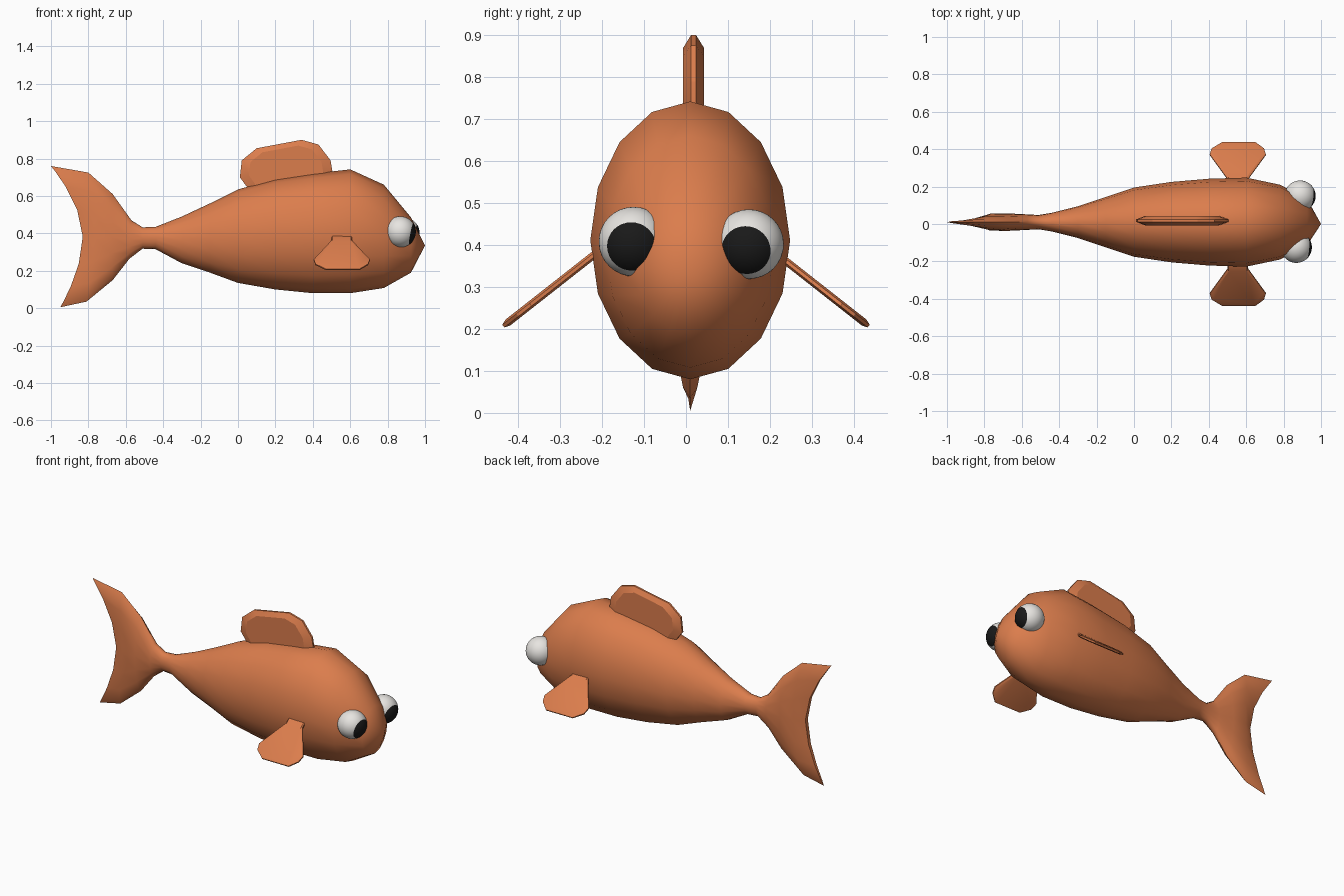
import bpy, bmesh, math
from mathutils import Vector

if "Cube" in bpy.data.objects:
    bpy.data.objects.remove(bpy.data.objects["Cube"])


def material(name, rgb):
    m = bpy.data.materials.new(name)
    m.diffuse_color = (*rgb, 1)
    m.use_nodes = True
    m.node_tree.nodes["Principled BSDF"].inputs["Base Color"].default_value = m.diffuse_color
    return m


ORANGE = material("orange", (0.71, 0.205, 0.073))
WHITE = material("white", (0.8, 0.78, 0.75))
BLACK = material("black", (0.01, 0.01, 0.01))


def finish(name, bm, mats, angle=35):
    bmesh.ops.recalc_face_normals(bm, faces=bm.faces)
    me = bpy.data.meshes.new(name)
    bm.to_mesh(me)
    bm.free()
    ob = bpy.data.objects.new(name, me)
    bpy.context.collection.objects.link(ob)
    for m in mats:
        me.materials.append(m)
    bpy.ops.object.select_all(action='DESELECT')
    ob.select_set(True)
    bpy.context.view_layer.objects.active = ob
    bpy.ops.object.shade_smooth_by_angle(angle=math.radians(angle))
    return ob


# body and forked tail: one loft of 16-sided rings
N = 16
# tail rings: x top, z top, x middle, x bottom, z bottom, half width
tail = [(-1.0, .76, -.83, -.95, .005, .012), (-.80, .725, -.77, -.81, .035, .045),
        (-.67, .61, -.68, -.67, .15, .047), (-.57, .47, -.58, -.58, .265, .042)]
# body rings: x, z top, z bottom, half width
body = [(-.51, .432, .318, .038), (-.44, .435, .315, .05), (-.30, .49, .24, .085),
        (-.15, .56, .19, .135), (0, .635, .135, .185), (.2, .69, .10, .215),
        (.4, .72, .08, .232), (.6, .742, .08, .238), (.78, .66, .108, .20),
        (.925, .485, .19, .125)]
rings = tail + [(x, zt, x, x, zb, w) for x, zt, zb, w in body]

bm = bmesh.new()
loops = []
for xt, zt, xm, xb, zb, w in rings:
    loop = []
    for j in range(N):
        a = 2 * math.pi * j / N
        s, c = math.sin(a), math.cos(a)
        xe = xt if s > 0 else xb
        x = xm + (xe - xm) * abs(s) ** 1.8
        loop.append(bm.verts.new((x, .01 + w * c, (zt + zb) / 2 + (zt - zb) / 2 * s)))
    loops.append(loop)
for a, b in zip(loops, loops[1:]):
    for j in range(N):
        k = (j + 1) % N
        bm.faces.new((a[j], a[k], b[k], b[j]))
# snout tip
tip = bm.verts.new((1.0, 0.0, .335))
for j in range(N):
    bm.faces.new((loops[-1][j], loops[-1][(j + 1) % N], tip))
# trailing edge of the tail, closed as a strip across the thickness
e = loops[0]
h = N // 2
for j in range(-h // 2, h // 2):
    vs = []
    for v in (e[j % N], e[(j + 1) % N], e[(h - j - 1) % N], e[(h - j) % N]):
        if v not in vs:
            vs.append(v)
    bm.faces.new(vs)
finish("body", bm, [ORANGE], 40)


def fin(name, outline, place, thick, rim, inset):
    """Flat fin with a thin rim and a thicker middle; place maps (u, v, t) to space."""
    n = len(outline)
    cx = sum(p[0] for p in outline) / n
    cy = sum(p[1] for p in outline) / n
    bm = bmesh.new()
    rows = []
    for f, t in ((inset, -thick), (1, -rim), (1, rim), (inset, thick)):
        rows.append([bm.verts.new(place(cx + (u - cx) * f, cy + (v - cy) * f, t / 2))
                     for u, v in outline])
    for a, b in zip(rows, rows[1:]):
        for i in range(n):
            k = (i + 1) % n
            bm.faces.new((a[i], a[k], b[k], b[i]))
    bm.faces.new(rows[0])
    bm.faces.new(rows[-1])
    finish(name, bm, [ORANGE], 20)


# dorsal fin
dorsal = [(.07, .58), (.05, .645), (.01, .70), (.02, .79), (.10, .855), (.34, .90),
          (.43, .875), (.495, .79), (.505, .73), (.50, .60)]
fin("dorsal_fin", dorsal, lambda u, v, t: (u, .018 + t, v), .05, .012, .80)

# side fins, slanting down and outward
side_fin = [(.50, -.05), (.50, .0), (.405, .165), (.415, .205), (.47, .247),
            (.65, .247), (.695, .205), (.705, .165), (.61, .0), (.61, -.05)]
for label, sgn in (("left", 1), ("right", -1)):
    fin(label + "_side_fin", side_fin,
        lambda u, v, t: (u, sgn * (.24 + .79 * v + .61 * t), .36 - .62 * v + .79 * t),
        .018, .008, .9)

# eyes: spheres whose pole points forward, the pole cap coloured as the pupil
for label, centre, look in (("left", (.888, .15, .402), (1, -.12, -.25)),
                            ("right", (.868, -.125, .408), (1, -.08, -.2))):
    bm = bmesh.new()
    bmesh.ops.create_uvsphere(bm, u_segments=32, v_segments=24, radius=.083)
    for f in bm.faces:
        if f.calc_center_median().normalized().z > math.cos(math.radians(48)):
            f.material_index = 1
    rot = Vector(look).to_track_quat('Z', 'Y')
    for v in bm.verts:
        v.co = rot @ v.co + Vector(centre)
    finish(label + "_eye", bm, [WHITE, BLACK], 60)
